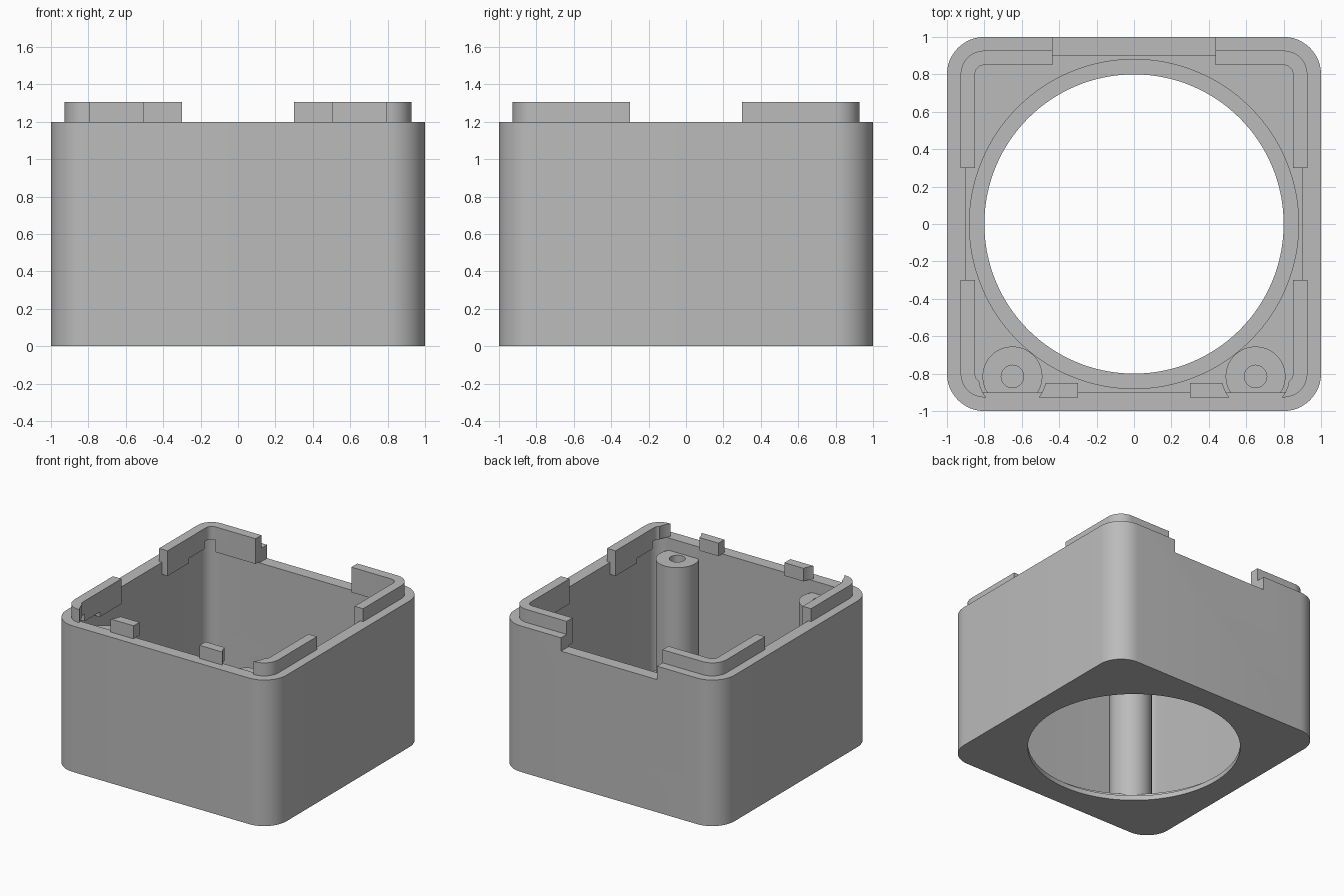
import bpy, bmesh, math
from math import sin, cos, pi

if "Cube" in bpy.data.objects:
    bpy.data.objects.remove(bpy.data.objects["Cube"], do_unlink=True)

grey = bpy.data.materials.new("plain grey")
grey.use_nodes = True
COLOUR = (0.5, 0.5, 0.5, 1)
grey.diffuse_color = COLOUR
grey.node_tree.nodes["Principled BSDF"].inputs["Base Color"].default_value = COLOUR


def prism(name, outline, z0, z1):
    """Extrude a closed counter-clockwise outline from z0 to z1."""
    bm = bmesh.new()
    face = bm.faces.new([bm.verts.new((x, y, z0)) for x, y in outline])
    top = bmesh.ops.extrude_face_region(bm, geom=[face])["geom"]
    bmesh.ops.translate(bm, vec=(0, 0, z1 - z0),
                        verts=[v for v in top if isinstance(v, bmesh.types.BMVert)])
    bmesh.ops.recalc_face_normals(bm, faces=bm.faces[:])
    mesh = bpy.data.meshes.new(name)
    bm.to_mesh(mesh)
    bm.free()
    mesh.materials.append(grey)
    obj = bpy.data.objects.new(name, mesh)
    bpy.context.collection.objects.link(obj)
    return obj


def block(name, x0, x1, y0, y1, z0, z1):
    return prism(name, [(x0, y0), (x1, y0), (x1, y1), (x0, y1)], z0, z1)


def cylinder(name, x, y, r, z0, z1, n=64):
    ring = [(x + r * cos(2 * pi * i / n), y + r * sin(2 * pi * i / n)) for i in range(n)]
    return prism(name, ring, z0, z1)


def rounded(name, half, z0, z1, centre=0.8, n=12):
    """Rounded square; every outline shares the same corner centres."""
    r = half - centre
    pts = []
    for q, (sx, sy) in enumerate([(1, 1), (-1, 1), (-1, -1), (1, -1)]):
        for i in range(n + 1):
            a = (q + i / n) * pi / 2
            pts.append((sx * centre + r * cos(a), sy * centre + r * sin(a)))
    return prism(name, pts, z0, z1)


def cut(obj, *cutters):
    for c in cutters:
        c.hide_render = True
        mod = obj.modifiers.new("cut", 'BOOLEAN')
        mod.operation, mod.solver, mod.object = 'DIFFERENCE', 'EXACT', c
    bpy.context.view_layer.update()
    graph = bpy.context.evaluated_depsgraph_get()
    mesh = bpy.data.meshes.new_from_object(obj.evaluated_get(graph))
    obj.modifiers.clear()
    obj.data = mesh
    for c in cutters:
        bpy.data.objects.remove(c, do_unlink=True)


RIM, LIP_TOP, LOW = 1.2, 1.307, 1.1
POST_X, POST_Y = 0.65, -0.815

# Housing: hollow box, stepped round opening in the floor, notch in the back wall
housing = rounded("housing", 1.0, 0, RIM)
cut(housing,
    rounded("cavity", 0.9, 0.1, 1.5),
    cylinder("opening", 0, 0, 0.8, -0.1, 0.3, 128),
    cylinder("opening_step", 0, 0, 0.88, 0.04, 0.3, 128),
    block("notch", -0.436, 0.436, 0.8, 1.1, 1.09, 1.5))

# Locating lip: a ring broken by gaps and by clearance round the posts
lip = rounded("lip", 0.927, RIM, LIP_TOP)
cut(lip,
    rounded("lip_inside", 0.85, 1, 1.5),
    block("side_gap", -1.1, 1.1, -0.3, 0.3, 1, 1.5),
    block("back_gap", -0.436, 0.436, 0, 1.1, 1, 1.5),
    block("front_gap", -0.3, 0.3, -1.1, 0, 1, 1.5),
    *[cylinder("post_clearance", s * POST_X, POST_Y, 0.18, 1, 1.5) for s in (-1, 1)])

parts = [housing, lip]
for sx, side in ((1, "left"), (-1, "right")):
    # Screw posts with blind holes
    post = cylinder(side + "_post", sx * POST_X, POST_Y, 0.16, 0.05, LOW)
    cut(post, cylinder("screw_hole", sx * POST_X, POST_Y, 0.06, 0.5, 1.5, 32))
    parts.append(post)

    # Stepped ribs under the lip, against the inside of the walls
    x0, x1 = sorted((sx * 0.85, sx * 0.905))
    for sy, end in ((1, "back"), (-1, "front")):
        for part, near, far, z in (("deep", 0.3, 0.58, LOW), ("shallow", 0.58, 0.78, 1.14)):
            y0, y1 = sorted((sy * near, sy * far))
            parts.append(block(f"{side}_{end}_{part}_rib", x0, x1, y0, y1, z, RIM))
    x0, x1 = sorted((sx * 0.436, sx * 0.8))
    parts.append(block(side + "_back_wall_rib", x0, x1, 0.85, 0.905, LOW, RIM))

bpy.ops.object.select_all(action='DESELECT')
for obj in parts:
    obj.select_set(True)
bpy.context.view_layer.objects.active = housing
bpy.ops.object.shade_smooth_by_angle(angle=math.radians(30))
